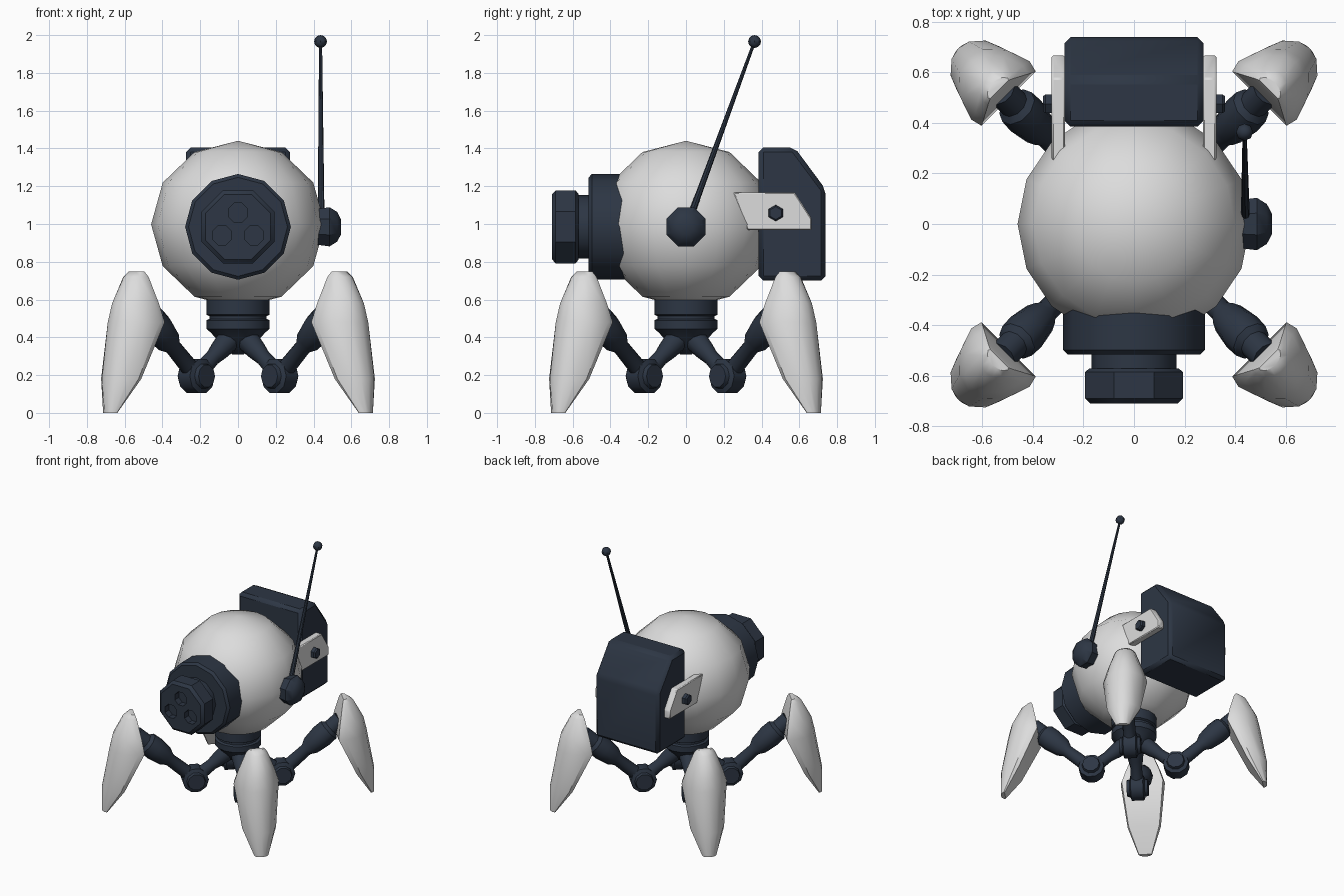
import bpy, bmesh
from math import pi, sin, cos, radians
from mathutils import Vector

if "Cube" in bpy.data.objects:
    bpy.data.objects.remove(bpy.data.objects["Cube"])


def material(name, rgb):
    m = bpy.data.materials.new(name)
    m.use_nodes = True
    m.diffuse_color = (*rgb, 1)
    bsdf = next(n for n in m.node_tree.nodes if n.type == 'BSDF_PRINCIPLED')
    bsdf.inputs["Base Color"].default_value = (*rgb, 1)
    return m


NAVY = material("dark navy", (0.026, 0.037, 0.058))
WHITE = material("off white", (0.72, 0.72, 0.72))
parts = []


def finish(name, bm, mat):
    bmesh.ops.recalc_face_normals(bm, faces=bm.faces)
    me = bpy.data.meshes.new(name)
    bm.to_mesh(me)
    bm.free()
    ob = bpy.data.objects.new(name, me)
    me.materials.append(mat)
    bpy.context.collection.objects.link(ob)
    parts.append(ob)
    return ob


def loft(name, rings, mat):
    """Skin closed rings of points and cap both ends."""
    bm = bmesh.new()
    loops = [[bm.verts.new(p) for p in ring] for ring in rings]
    n = len(loops[0])
    for a, b in zip(loops, loops[1:]):
        for i in range(n):
            j = (i + 1) % n
            bm.faces.new((a[i], a[j], b[j], b[i]))
    bm.faces.new(loops[0])
    bm.faces.new(loops[-1])
    return finish(name, bm, mat)


def lathe(name, origin, direction, profile, sides, mat=NAVY, phase=0.0):
    """Turn (distance, radius) pairs around an axis."""
    q = Vector(direction).to_track_quat('Z', 'Y')
    angles = [phase + 2 * pi * i / sides for i in range(sides)]
    rings = [[Vector(origin) + q @ Vector((r * cos(a), r * sin(a), d)) for a in angles]
             for d, r in profile]
    return loft(name, rings, mat)


def ball(name, centre, size, u, v, mat=NAVY):
    bm = bmesh.new()
    bmesh.ops.create_uvsphere(bm, u_segments=u, v_segments=v, radius=1)
    bmesh.ops.scale(bm, vec=size, verts=bm.verts)
    bmesh.ops.translate(bm, vec=centre, verts=bm.verts)
    return finish(name, bm, mat)


def side_prism(name, outline, x0, x1, mat, bevel):
    """Extrude a (y, z) outline along x."""
    ob = loft(name, [[(x, y, z) for y, z in outline] for x in (x0, x1)], mat)
    mod = ob.modifiers.new("bevel", 'BEVEL')
    mod.width = bevel
    mod.segments = 1
    return ob


# Body
ball("body_shell", (0, 0, 0.998), (0.46, 0.46, 0.4425), 16, 6, WHITE)

# Front barrel: collar, neck and octagonal head with three bores
FRONT = (0, -1, 0)
AXIS = (0, 0, 0.985)
lathe("barrel_collar", AXIS, FRONT,
      [(0.28, 0.28), (0.498, 0.28), (0.515, 0.262)], 12)
lathe("barrel_neck", AXIS, FRONT, [(0.48, 0.168), (0.6, 0.168)], 12)
head = lathe("barrel_head", AXIS, FRONT,
             [(0.57, 0.19), (0.585, 0.209), (0.69, 0.209), (0.71, 0.186)],
             8, phase=pi / 8)
for x, z in ((0, 1.06), (-0.085, 0.94), (0.085, 0.94)):
    cutter = lathe("bore_cutter", (x, -0.66, z), FRONT, [(0, 0.055), (0.1, 0.055)],
                   8, phase=pi / 8)
    parts.remove(cutter)
    cutter.hide_render = True
    mod = head.modifiers.new("bore", 'BOOLEAN')
    mod.operation = 'DIFFERENCE'
    mod.object = cutter
    bpy.context.view_layer.objects.active = head
    bpy.ops.object.modifier_apply(modifier=mod.name)
    bpy.data.objects.remove(cutter)

# Backpack with side brackets and bolts
side_prism("backpack", [(0.385, 0.7), (0.385, 1.405), (0.575, 1.405),
                        (0.738, 1.185), (0.738, 0.7)], -0.275, 0.275, NAVY, 0.024)
for s, side in ((1, "left"), (-1, "right")):
    side_prism(side + "_bracket", [(0.25, 1.168), (0.575, 1.168), (0.665, 1.03),
                                   (0.665, 0.968), (0.325, 0.968)],
               s * 0.272, s * 0.325, WHITE, 0.006)
    lathe(side + "_bolt", (s * 0.31, 0.475, 1.058), (s, 0, 0),
          [(0, 0.043), (0.04, 0.043), (0.05, 0.034)], 6, phase=pi / 6)

# Antenna
lathe("antenna_base", (0.40, 0, 0.985), (1, 0, 0),
      [(0, 0.1), (0.085, 0.112), (0.125, 0.085), (0.146, 0.042)], 8, phase=pi / 8)
foot, tip = Vector((0.44, 0.02, 1.03)), Vector((0.437, 0.363, 1.966))
lathe("antenna_rod", foot, tip - foot,
      [(0, 0.018), ((tip - foot).length, 0.008)], 8)
ball("antenna_tip", tip, (0.034,) * 3, 8, 6)

# Neck and leg hub
lathe("leg_hub", (0, 0, 0), (0, 0, 1),
      [(0.31, 0.03), (0.34, 0.075), (0.40, 0.12), (0.43, 0.15), (0.445, 0.167),
       (0.49, 0.167), (0.498, 0.152), (0.512, 0.152), (0.52, 0.167),
       (0.6, 0.167)], 16)

# Armour stations: height, inner distance, half width, outer distance
ARMOUR = [(0.0, 0.95, 0.05, 0.982), (0.18, 0.838, 0.122, 0.982),
          (0.48, 0.70, 0.163, 0.928), (0.58, 0.715, 0.132, 0.905),
          (0.72, 0.742, 0.078, 0.83), (0.748, 0.752, 0.055, 0.79)]


def leg(name, sx, sy):
    out = Vector((sx, sy, 0)).normalized()
    across = Vector((-out.y, out.x, 0))
    up = Vector((0, 0, 1))

    def at(u, z, t=0.0):
        return out * u + across * t + up * z

    # Thigh, knee joint and shin tube
    hip, knee, end = at(0.04, 0.41), at(0.312, 0.195), at(0.74, 0.57)
    span = (knee - hip).length
    lathe(name + "_thigh", hip, knee - hip,
          [(0, 0.07), (span * 0.35, 0.055), (span * 0.55, 0.042), (span, 0.05)], 10)
    lathe(name + "_knee", knee, across,
          [(-0.078, 0.05), (-0.078, 0.062), (-0.055, 0.068), (-0.045, 0.094),
           (0.045, 0.094), (0.055, 0.068), (0.078, 0.062), (0.078, 0.05)], 10)
    span = (end - knee).length
    lathe(name + "_shin", knee, end - knee,
          [(0, 0.05), (span * 0.42, 0.045), (span * 0.5, 0.07), (span * 0.68, 0.085),
           (span * 0.8, 0.082), (span * 0.84, 0.06), (span, 0.06)], 10)

    # Curved armour plate with a rim and a flat inside
    rings = []
    for z, inner, w, outer in ARMOUR:
        depth = outer - inner
        half = [(inner, w * 0.93), (inner + 0.2 * depth, w),
                (inner + 0.62 * depth, w * 0.8), (inner + 0.92 * depth, w * 0.4)]
        ring = [at(u, z, t) for u, t in half] + [at(outer, z)]
        ring += [at(u, z, -t) for u, t in reversed(half)]
        rings.append(ring)
    loft(name + "_armour", rings, WHITE)


for sx, side in ((1, "left"), (-1, "right")):
    for sy, end_name in ((-1, "front"), (1, "back")):
        leg(f"{end_name}_{side}_leg", sx, sy)

# Smooth shading with crisp edges
bpy.ops.object.select_all(action='DESELECT')
for ob in parts:
    ob.select_set(True)
bpy.context.view_layer.objects.active = parts[0]
bpy.ops.object.shade_smooth_by_angle(angle=radians(37))
